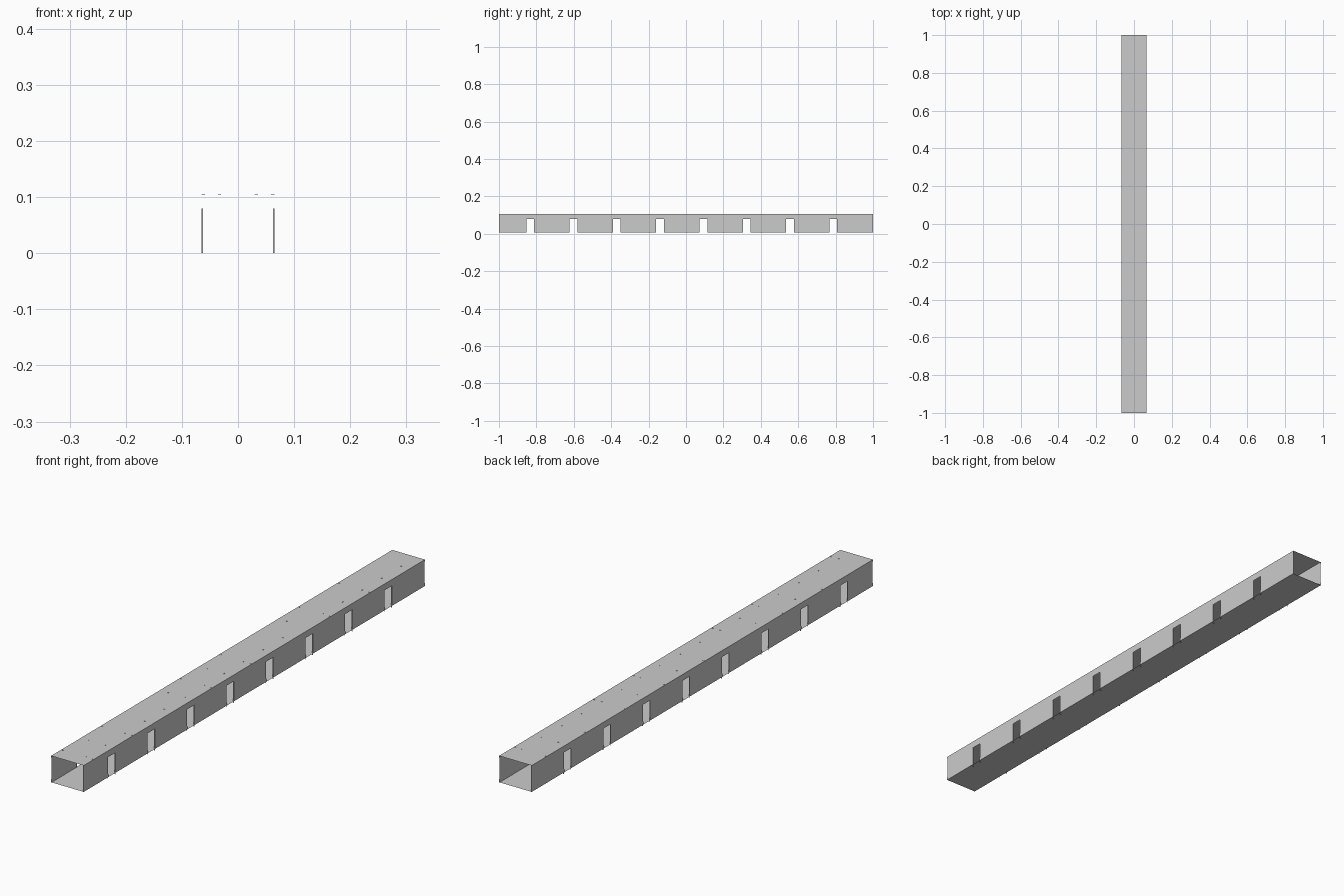
import bpy, bmesh

if "Cube" in bpy.data.objects:
    bpy.data.objects.remove(bpy.data.objects["Cube"])

L, HW, WX = 1.0, 0.067, 0.065
ZB, ZT = 0.007, 0.105
WIN_TOP, WIN_HALF, PITCH = 0.08, 0.021, 0.2315
WINDOWS = [-0.833 + i * PITCH for i in range(8)]


def finish(bm, name):
    me = bpy.data.meshes.new(name)
    bm.to_mesh(me)
    bm.free()
    ob = bpy.data.objects.new(name, me)
    bpy.context.collection.objects.link(ob)
    return ob


def quad(bm, pts):
    bm.faces.new([bm.verts.new(p) for p in pts])


def side_panel(bm, x, y0, y1, z0, z1):
    pts = [(x, y0, z0), (x, y1, z0), (x, y1, z1), (x, y0, z1)]
    quad(bm, pts if x > 0 else pts[::-1])


def sheet(name, profile):
    # folded sheet: open profile (x, z) swept along the length
    bm = bmesh.new()
    for (xa, za), (xb, zb) in zip(profile, profile[1:]):
        quad(bm, [(xa, -L, za), (xb, -L, zb), (xb, L, zb), (xa, L, za)])
    bmesh.ops.remove_doubles(bm, verts=bm.verts, dist=1e-6)
    return finish(bm, name)


# folded lid and flat floor, both ends open
sheet("lid", [(-HW, 0.099), (-HW, ZT), (HW, ZT), (HW, 0.099)])
sheet("floor", [(HW, ZB), (-HW, ZB)])

# solid stretches of wall between the openings
edges = [-L] + [w + s * WIN_HALF for w in WINDOWS for s in (-1, 1)] + [L]
stretches = list(zip(edges[::2], edges[1::2]))

for side, label in ((-1, "left"), (1, "right")):
    # side wall with notched openings
    bm = bmesh.new()
    for a, b in stretches:
        side_panel(bm, side * WX, a, b, ZB, WIN_TOP)
    side_panel(bm, side * WX, -L, L, WIN_TOP, ZT)
    finish(bm, label + "_wall")

    # raised flange of the floor tray, interrupted at the openings
    bm = bmesh.new()
    for a, b in stretches:
        side_panel(bm, side * HW, a, b, ZB, 0.019)
    finish(bm, label + "_floor_flange")

    # thin returns on each edge of the openings, reaching the ground as feet
    bm = bmesh.new()
    xo, xi = side * WX, side * (WX - 0.003)
    for w in WINDOWS:
        for s in (-1, 1):
            y = w + s * WIN_HALF
            quad(bm, [(xo, y, 0), (xi, y, 0), (xi, y, WIN_TOP), (xo, y, WIN_TOP)])
    finish(bm, label + "_opening_returns")

# small rivets on the lid
bm = bmesh.new()
for i in range(17):
    y = -0.94 + i * PITCH / 2
    for x in ((-0.033, 0.033) if i % 2 else (-0.062, 0.032, 0.062)):
        ret = bmesh.ops.create_cone(bm, cap_ends=True, segments=8, radius1=0.003,
                                    radius2=0.003, depth=0.001)
        bmesh.ops.translate(bm, verts=ret["verts"], vec=(x, y, ZT + 0.0003))
finish(bm, "lid_rivets")
